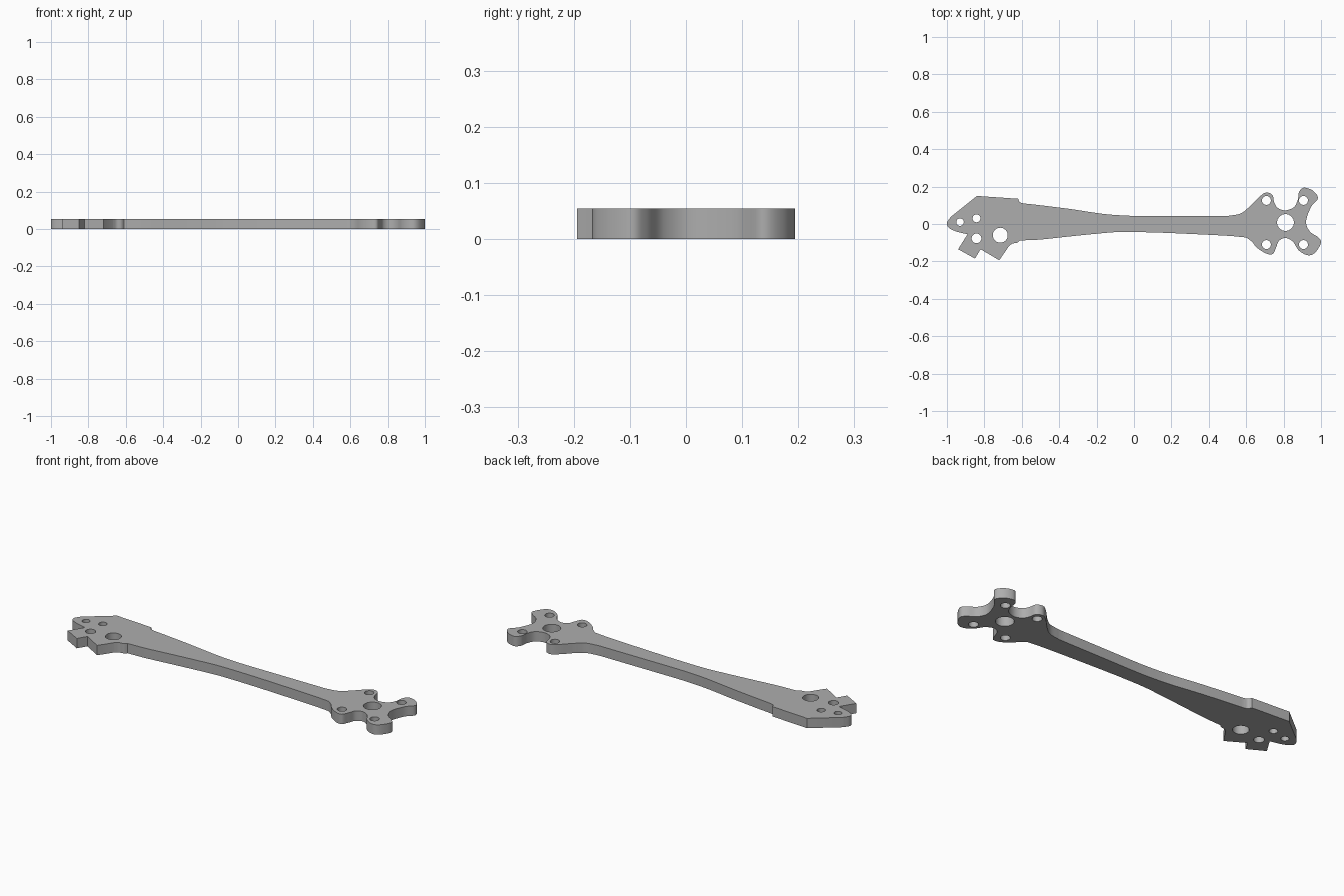
import bpy
import bmesh
from math import cos, sin, tau
from mathutils import Vector

THICKNESS = 0.054

# Remove the default cube only
default = bpy.data.objects.get("Cube")
if default:
    bpy.data.objects.remove(default, do_unlink=True)


def smooth_run(points, steps=6):
    """Sample a flowing curve through the points, without the last one."""
    pts = [Vector(p) for p in points]
    pts = [2 * pts[0] - pts[1]] + pts + [2 * pts[-1] - pts[-2]]
    result = []
    for a, b, c, d in zip(pts, pts[1:], pts[2:], pts[3:]):
        for i in range(steps):
            t = i / steps
            result.append(0.5 * (2 * b + (c - a) * t
                                 + (2 * a - 5 * b + 4 * c - d) * t ** 2
                                 + (3 * b - a - 3 * c + d) * t ** 3))
    return result


def corner_run(points):
    """Straight segments between sharp corners, without the last one."""
    return [Vector(p) for p in points[:-1]]


def circle(x, y, radius, count=32):
    return [Vector((x + radius * cos(tau * i / count),
                    y + radius * sin(tau * i / count))) for i in range(count)]


def add_loop(bm, points):
    verts = [bm.verts.new((p.x, p.y, 0)) for p in points]
    for a, b in zip(verts, verts[1:] + verts[:1]):
        bm.edges.new((a, b))


# Outline runs, clockwise from the nose of the mounting end
nose = [(-.89, -.055), (-.95, -.04), (-.99, -.02), (-1, .005), (-.98, .038)]
shoulder = [(-.98, .038), (-.84, .15), (-.62, .135)]
back_step = [(-.62, .135), (-.61, .117), (-.59, .11)]
back_edge = [(-.59, .11), (-.5, .1), (-.34, .08), (-.18, .056),
             (-.08, .047), (.03, .043), (.27, .043), (.5, .043)]
back_neck = [(.5, .043), (.57, .056), (.62, .094)]

# Four lobes of the motor mount, with scallops between them
back_inner_lobe = [(.62, .094), (.667, .142), (.705, .168), (.74, .155),
                   (.75, .115), (.77, .085), (.81, .073)]
back_outer_lobe = [(.81, .073), (.855, .09), (.876, .13), (.882, .17),
                   (.908, .194), (.957, .178), (.983, .137), (.946, .09),
                   (.92, .013)]
front_outer_lobe = [(.92, .013), (.94, -.04), (.983, -.07), (1, -.1),
                    (.968, -.153), (.93, -.167), (.882, -.142),
                    (.85, -.095), (.81, -.075)]
front_inner_lobe = [(.81, -.075), (.775, -.09), (.76, -.125), (.742, -.16),
                    (.705, -.157), (.657, -.126), (.63, -.094), (.6, -.072)]

front_edge = [(.6, -.072), (.5, -.063), (.3, -.053), (.1, -.045),
              (-.08, -.043), (-.2, -.052), (-.35, -.067), (-.5, -.083),
              (-.61, -.088)]
front_step = [(-.61, -.088), (-.625, -.1), (-.65, -.105), (-.67, -.12)]
hooks = [(-.67, -.12), (-.72, -.194), (-.82, -.135), (-.85, -.185),
         (-.94, -.135), (-.89, -.055)]

outline = smooth_run(nose) + corner_run(shoulder)
for run in (back_step, back_edge, back_neck):
    outline += smooth_run(run)
# Lobes flow into each other as one continuous curve
outline += smooth_run(back_inner_lobe + back_outer_lobe[1:]
                      + front_outer_lobe[1:] + front_inner_lobe[1:])
outline += smooth_run(front_edge) + smooth_run(front_step) + corner_run(hooks)

# Holes: motor shaft, four motor screws, then the mounting end
holes = [circle(.81, .008, .045)]
holes += [circle(x, y, .024) for x in (.708, .906) for y in (-.11, .126)]
holes += [circle(-.93, .01, .02), circle(-.842, .03, .021),
          circle(-.842, -.077, .026), circle(-.715, -.06, .04)]

# Fill the pierced profile and give it thickness
bm = bmesh.new()
for loop in [outline] + holes:
    add_loop(bm, loop)
bmesh.ops.triangle_fill(bm, use_beauty=True, use_dissolve=False,
                        edges=bm.edges[:], normal=(0, 0, 1))
top = bmesh.ops.extrude_face_region(bm, geom=bm.faces[:])["geom"]
bmesh.ops.translate(bm, vec=(0, 0, THICKNESS),
                    verts=[g for g in top if isinstance(g, bmesh.types.BMVert)])
bmesh.ops.recalc_face_normals(bm, faces=bm.faces[:])
mesh = bpy.data.meshes.new("arm_plate")
bm.to_mesh(mesh)
bm.free()

# One matte grey material
grey = bpy.data.materials.new("plate grey")
grey.use_nodes = True
colour = (.42, .42, .42, 1)
grey.diffuse_color = colour
grey.node_tree.nodes["Principled BSDF"].inputs["Base Color"].default_value = colour
mesh.materials.append(grey)

arm = bpy.data.objects.new("arm_plate", mesh)
bpy.context.collection.objects.link(arm)
bpy.ops.object.select_all(action="DESELECT")
arm.select_set(True)
bpy.context.view_layer.objects.active = arm
bpy.ops.object.shade_smooth_by_angle()
